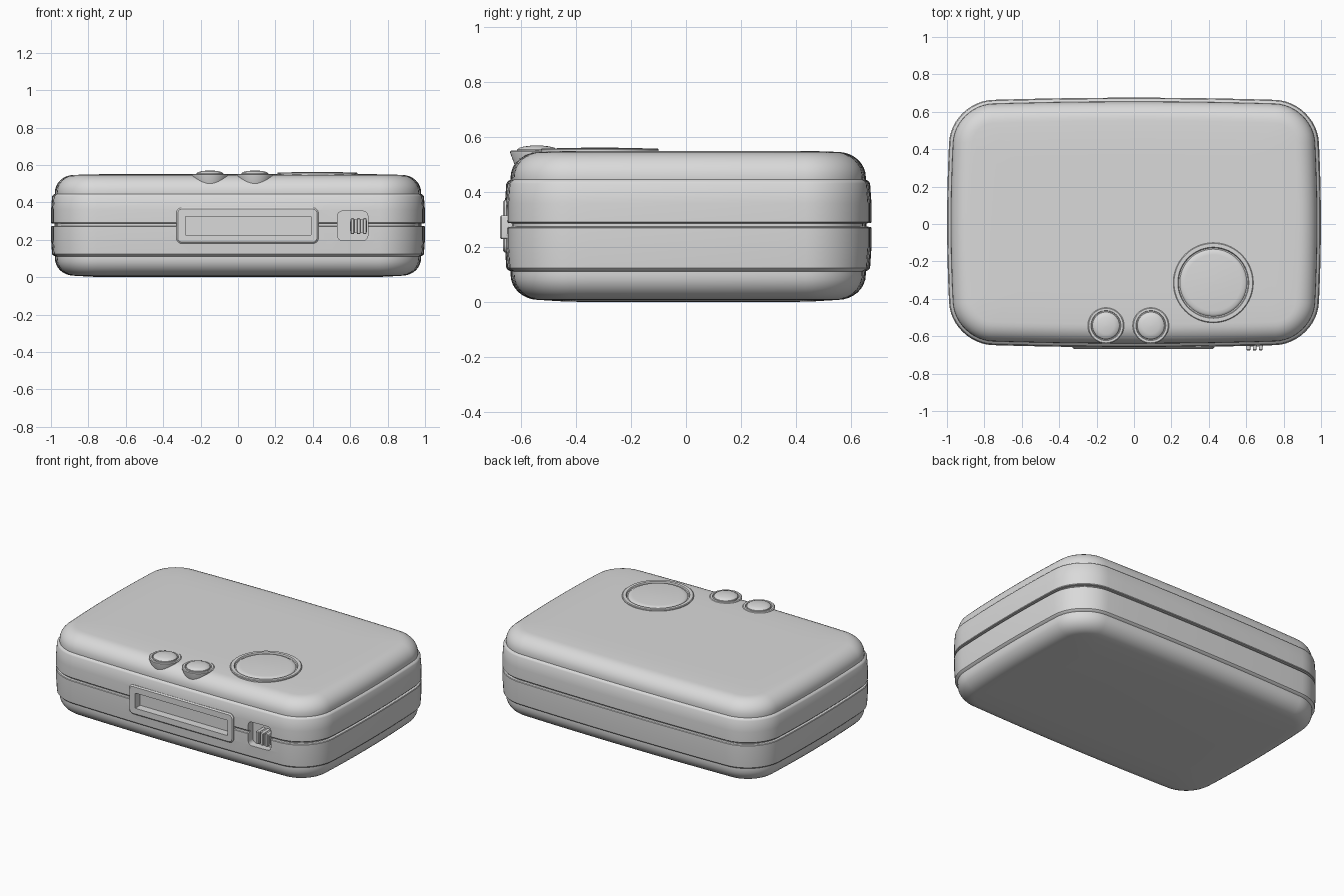
import bpy, bmesh, math

if "Cube" in bpy.data.objects:
    bpy.data.objects.remove(bpy.data.objects["Cube"])

grey = bpy.data.materials.new("light grey plastic")
grey.diffuse_color = (0.7, 0.7, 0.7, 1)
grey.use_nodes = True
grey.node_tree.nodes["Principled BSDF"].inputs["Base Color"].default_value = grey.diffuse_color


def loft(name, loops):
    """Skin a list of equal-length closed loops and cap both ends."""
    bm = bmesh.new()
    rows = [[bm.verts.new(p) for p in loop] for loop in loops]
    for a, b in zip(rows, rows[1:]):
        n = len(a)
        for i in range(n):
            j = (i + 1) % n
            bm.faces.new((a[i], a[j], b[j], b[i]))
    bm.faces.new(rows[0][::-1])
    bm.faces.new(rows[-1])
    bmesh.ops.recalc_face_normals(bm, faces=bm.faces)
    me = bpy.data.meshes.new(name)
    bm.to_mesh(me)
    bm.free()
    ob = bpy.data.objects.new(name, me)
    bpy.context.collection.objects.link(ob)
    me.materials.append(grey)
    return ob


def smooth(ob, angle=35):
    bpy.ops.object.select_all(action='DESELECT')
    ob.select_set(True)
    bpy.context.view_layer.objects.active = ob
    bpy.ops.object.shade_smooth_by_angle(angle=math.radians(angle))


def rrect(hx, hy, r, corner=12, side=1):
    """Rounded rectangle, centred, as 2D points."""
    pts = []
    for k, (sx, sy) in enumerate([(1, 1), (-1, 1), (-1, -1), (1, -1)]):
        cx, cy = sx * (hx - r), sy * (hy - r)
        for i in range(corner + 1):
            a = math.pi / 2 * (k + i / corner)
            pts.append((cx + r * math.cos(a), cy + r * math.sin(a)))
    out = []
    for i, p in enumerate(pts):
        out.append(p)
        if i % (corner + 1) == corner:      # subdivide the straight side
            q = pts[(i + 1) % len(pts)]
            for s in range(1, side):
                t = s / side
                out.append((p[0] + (q[0] - p[0]) * t, p[1] + (q[1] - p[1]) * t))
    return out


def shell(inset, z):
    """Case outline with gently bulging sides."""
    hx, hy = 0.975 - inset, 0.648 - inset
    r = max(0.22 - inset, 0.08)
    return [(x * (1 + 0.025 * (1 - (y / hy) ** 2)),
             y * (1 + 0.03 * (1 - (x / hx) ** 2)) + 0.008, z)
            for x, y in rrect(hx, hy, r, 12, 12)]


def front(x0, x1, z0, z1, r, y, grow=0):
    """Rounded rectangle facing the front, at depth y."""
    cx, cz = (x0 + x1) / 2, (z0 + z1) / 2
    return [(cx + x, y, cz + z) for x, z in
            rrect((x1 - x0) / 2 + grow, (z1 - z0) / 2 + grow, r + grow, 6)]


def lathe(name, cx, cy, profile, n=64):
    loops = [[(cx + r * math.cos(2 * math.pi * i / n),
               cy + r * math.sin(2 * math.pi * i / n), z) for i in range(n)]
             for r, z in profile]
    smooth(loft(name, loops))


# Case: rounded base, stepped band with a seam, rounded lid
arc = [math.pi / 2 * i / 8 for i in range(9)]
base = [(0.3, 0.0), (0.2, 0.003)] + \
       [(0.12 - 0.1 * math.sin(a), 0.1 - 0.092 * math.cos(a)) for a in arc]
band = [(0.02, 0.112), (0.01, 0.118), (0.005, 0.124), (0, 0.2), (0, 0.27), (0.003, 0.274),
        (0.018, 0.275), (0.018, 0.287), (0.003, 0.288), (0, 0.292), (0, 0.36),
        (0.005, 0.432), (0.01, 0.44), (0.02, 0.446)]
lid = [(0.02 + 0.1 * (1 - math.cos(a)), 0.455 + 0.092 * math.sin(a)) for a in arc] + \
      [(0.2, 0.55), (0.3, 0.551)]
case = loft("case", [shell(i, z) for i, z in base + band + lid])

# Pockets for the display and the slide switch
DISP = (-0.33, 0.43, 0.18, 0.372, 0.03)
POCK = (0.532, 0.694, 0.197, 0.353, 0.025)
for label, box, depth, grow in (("display", DISP, -0.59, -0.01), ("switch", POCK, -0.605, 0)):
    cutter = loft(label + "_cutter", [front(*box, -0.8, grow), front(*box, depth, grow)])
    cutter.hide_render = True
    mod = case.modifiers.new(label, 'BOOLEAN')
    mod.operation, mod.solver, mod.object = 'DIFFERENCE', 'EXACT', cutter
    bpy.context.view_layer.objects.active = case
    bpy.ops.object.modifier_apply(modifier=mod.name)
    bpy.data.objects.remove(cutter)
smooth(case)

# Display frame with its sunken window
WIN = (-0.282, 0.39, 0.225, 0.325, 0.004)
smooth(loft("display_frame", [front(*DISP, -0.6), front(*DISP, -0.660),
                              front(*DISP, -0.667, -0.008),
                              front(*WIN, -0.667), front(*WIN, -0.615)]))

# Slide switch with grip ridges
smooth(loft("switch_slider", [front(0.6, 0.69, 0.238, 0.308, 0.01, -0.6),
                              front(0.6, 0.69, 0.238, 0.308, 0.01, -0.655)]))
for k, x in enumerate((0.612, 0.645, 0.678)):
    ridge = (x - 0.010, x + 0.010, 0.23, 0.316, 0.008)
    smooth(loft("switch_ridge_%d" % (k + 1),
                [front(*ridge, -0.6), front(*ridge, -0.672), front(*ridge, -0.677, -0.004)]))

# Two small push buttons in raised collars
for k, x in enumerate((-0.15, 0.09)):
    lathe("button_%d" % (k + 1), x, -0.543,
          [(0.07, 0.47), (0.097, 0.543), (0.097, 0.549), (0.092, 0.553), (0.08, 0.553),
           (0.077, 0.546), (0.074, 0.546), (0.072, 0.555), (0.064, 0.562),
           (0.045, 0.567), (0.02, 0.570), (0.004, 0.571)])

# Large round control pad
lathe("control_pad", 0.424, -0.314,
      [(0.214, 0.53), (0.214, 0.556), (0.21, 0.560), (0.190, 0.560), (0.186, 0.552),
       (0.180, 0.550), (0.177, 0.554), (0.168, 0.559), (0.15, 0.561), (0.005, 0.563)], 96)
